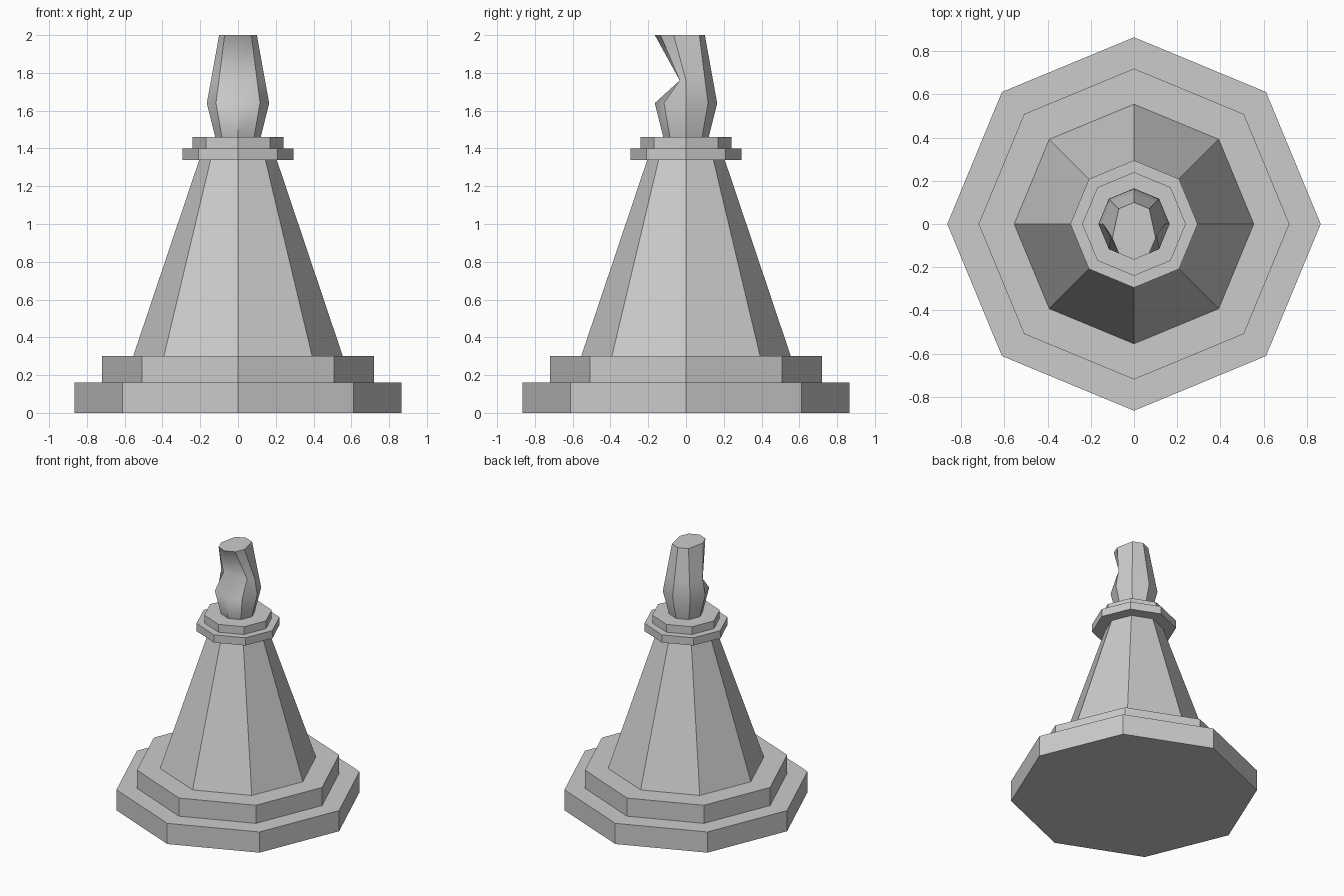
import bpy, bmesh, math

if "Cube" in bpy.data.objects:
    bpy.data.objects.remove(bpy.data.objects["Cube"])

SIDES = 8


def ring(r, z):
    # Octagon with corners on the x and y axes
    return [[r * math.cos(i * math.tau / SIDES), r * math.sin(i * math.tau / SIDES), z]
            for i in range(SIDES)]


def loft(name, rings, bottom=False, top=False, smooth=False):
    bm = bmesh.new()
    loops = [[bm.verts.new(p) for p in r] for r in rings]
    for a, b in zip(loops, loops[1:]):
        for i in range(SIDES):
            j = (i + 1) % SIDES
            bm.faces.new((a[i], a[j], b[j], b[i])).smooth = smooth
    if bottom:
        bm.faces.new(loops[0][::-1])
    if top:
        bm.faces.new(loops[-1])
    bm.normal_update()
    if smooth:
        # Keep the rim and the clear upright corners crisp, blend the bends
        for e in bm.edges:
            upright = abs(e.verts[0].co.z - e.verts[1].co.z) > 0.01
            rim = any(abs(f.normal.z) > 0.99 for f in e.link_faces)
            e.smooth = not (rim or (upright and e.calc_face_angle(0) > math.radians(30)))
    mesh = bpy.data.meshes.new(name)
    bm.to_mesh(mesh)
    bm.free()
    obj = bpy.data.objects.new(name, mesh)
    bpy.context.collection.objects.link(obj)
    return obj


def profile(points):
    return [ring(r, z) for r, z in points]


# Stepped base
loft("stepped_base", profile([(0.865, 0), (0.865, 0.16), (0.72, 0.16), (0.72, 0.30), (0.555, 0.30)]),
     bottom=True)

# Tapered shaft
loft("shaft", profile([(0.555, 0.30), (0.205, 1.34)]))

# Two-step collar
loft("collar", profile([(0.205, 1.34), (0.295, 1.34), (0.295, 1.40),
                        (0.24, 1.40), (0.24, 1.46), (0.12, 1.46)]))

# Notched head: front pinched at the notch, leaning forward at the top
head = profile([(0.12, 1.46), (0.165, 1.64), (0.143, 1.76), (0.10, 2.0)])
for p in head[2]:
    p[1] = max(p[1], -0.033)
for p in head[3]:
    if p[1] < 0.01:
        p[1] -= 0.065
loft("notched_head", head, top=True, smooth=True)
